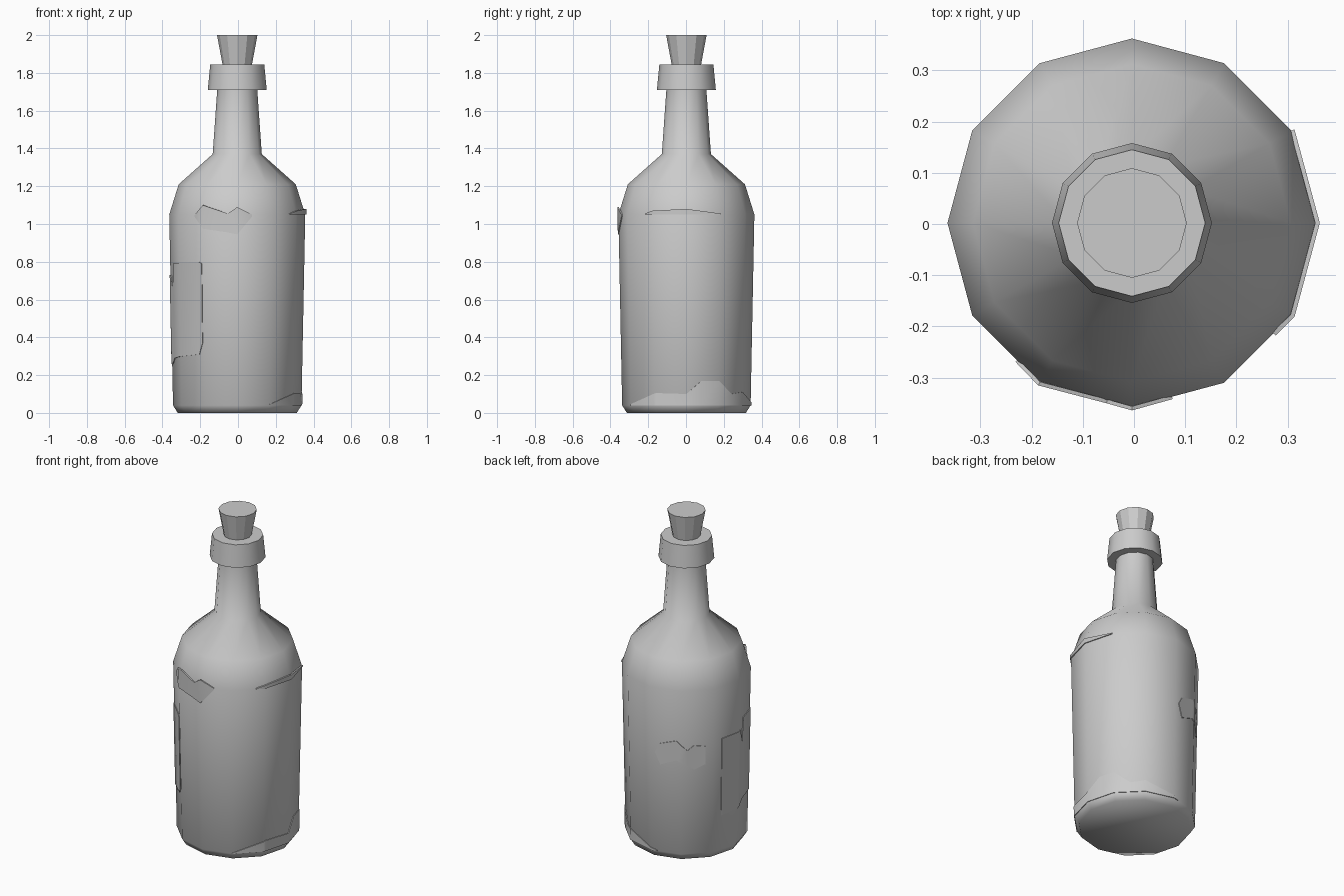
import bpy, bmesh, math

if "Cube" in bpy.data.objects:
    bpy.data.objects.remove(bpy.data.objects["Cube"])

SIDES = 12
CX, CY = -0.004, 0.002


def finish(name, bm, smooth_angle=None):
    bmesh.ops.recalc_face_normals(bm, faces=bm.faces)
    me = bpy.data.meshes.new(name)
    bm.to_mesh(me)
    bm.free()
    ob = bpy.data.objects.new(name, me)
    bpy.context.collection.objects.link(ob)
    ob.location = (CX, CY, 0)
    if smooth_angle:
        bpy.ops.object.select_all(action='DESELECT')
        ob.select_set(True)
        bpy.context.view_layer.objects.active = ob
        bpy.ops.object.shade_smooth_by_angle(angle=math.radians(smooth_angle))
    return ob


def lathe(name, profile, smooth_angle=None):
    """Revolve (radius, z) pairs into a closed 12-sided solid."""
    bm = bmesh.new()
    rings = []
    for r, z in profile:
        rings.append([bm.verts.new((r * math.cos(2 * math.pi * i / SIDES),
                                    r * math.sin(2 * math.pi * i / SIDES), z))
                      for i in range(SIDES)])
    for a, b in zip(rings, rings[1:]):
        for i in range(SIDES):
            j = (i + 1) % SIDES
            bm.faces.new((a[i], a[j], b[j], b[i]))
    bm.faces.new(rings[0])
    bm.faces.new(rings[-1])
    return finish(name, bm, smooth_angle)


def on_wall(angle, z, lift):
    """Point just outside the faceted bottle wall."""
    r = 0.34 + 0.02 * (z - 0.04) / 1.01 + lift
    step = 360 / SIDES
    r *= math.cos(math.radians(step / 2)) / math.cos(math.radians(angle % step - step / 2))
    a = math.radians(angle)
    return (r * math.cos(a), r * math.sin(a), z)


def patch(name, columns, lift=0.004):
    """Thin piece wrapped on the wall from (angle, low z, high z) columns."""
    cols = [columns[0]]
    for c0, c1 in zip(columns, columns[1:]):
        # extra column wherever a facet edge is crossed
        for k in range(-360, 720, 30):
            if c0[0] + 0.5 < k < c1[0] - 0.5:
                t = (k - c0[0]) / (c1[0] - c0[0])
                cols.append(tuple(p + (q - p) * t for p, q in zip(c0, c1)))
        cols.append(c1)
    bm = bmesh.new()
    grid = []
    for a, lo, hi in cols:
        grid.append([bm.verts.new(on_wall(a, z, l))
                     for z, l in ((lo, lift), (hi, lift), (hi, -0.003), (lo, -0.003))])
    for p, q in zip(grid, grid[1:]):
        for i in range(4):
            j = (i + 1) % 4
            bm.faces.new((p[i], q[i], q[j], p[j]))
    bm.faces.new(grid[0])
    bm.faces.new(grid[-1])
    return finish(name, bm, 40)


# Glass body, shoulder, neck and lip
lathe("bottle", [(0.315, 0), (0.34, 0.04), (0.36, 1.05), (0.31, 1.21),
                 (0.13, 1.37), (0.106, 1.71), (0.156, 1.71),
                 (0.143, 1.845), (0.07, 1.845)], 70)

# Tapered stopper
lathe("cork", [(0.066, 1.78), (0.107, 2.0)])

# Torn label on the left
patch("label", [(160, 0.25, 0.725), (184, 0.26, 0.73), (189, 0.28, 0.65),
                (191, 0.29, 0.79), (234, 0.31, 0.80), (238, 0.37, 0.79)])

# Ragged stains around the glass
patch("front_stain", [(230, 1.04, 1.045), (240, 0.975, 1.10), (262, 0.955, 1.055),
                      (270, 0.945, 1.09), (283, 1.04, 1.05)], 0.005)
patch("shoulder_stain", [(-38, 1.05, 1.055), (-30, 1.05, 1.07), (0, 1.05, 1.08),
                         (30, 1.05, 1.055)], 0.006)
patch("base_stain", [(-60, 0.04, 0.045), (-28, 0.04, 0.105), (0, 0.04, 0.10),
                     (14, 0.04, 0.17), (30, 0.04, 0.17), (46, 0.04, 0.10),
                     (60, 0.04, 0.11), (96, 0.04, 0.045)])
patch("back_stain", [(95, 0.65, 0.66), (100, 0.58, 0.71), (116, 0.62, 0.74),
                     (126, 0.59, 0.68), (132, 0.56, 0.71), (143, 0.59, 0.70)])
